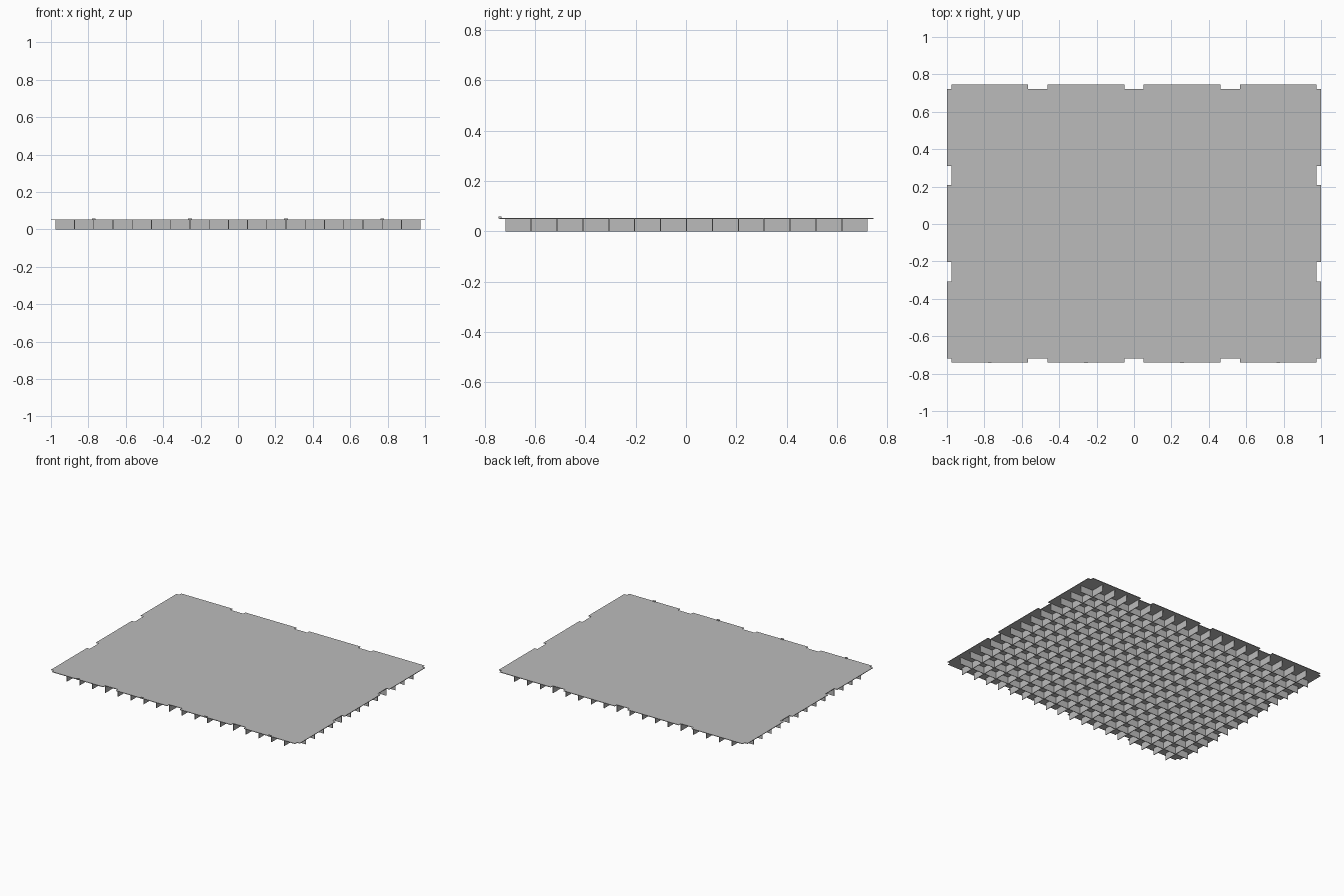
import bpy, bmesh
from mathutils import Vector

if "Cube" in bpy.data.objects:
    bpy.data.objects.remove(bpy.data.objects["Cube"], do_unlink=True)

CELL = 1.954 / 19          # spacing of the ribs
NX, NY = 19, 14            # cells across and deep
LIP = 0.023                # plate overhang past the ribs
SHIFT = 0.002              # tabs stick out in front, so the plate sits back a little
Z_RIB, Z_TOP = 0.05, 0.0535
RIB = 0.004
HX, HY = NX * CELL / 2, NY * CELL / 2

grey = bpy.data.materials.new("plain grey")
grey.use_nodes = True
colour = (0.5, 0.5, 0.5, 1)
grey.diffuse_color = colour
grey.node_tree.nodes["Principled BSDF"].inputs["Base Color"].default_value = colour


def finish(bm, name):
    mesh = bpy.data.meshes.new(name)
    bmesh.ops.recalc_face_normals(bm, faces=bm.faces)
    bm.to_mesh(mesh)
    bm.free()
    mesh.materials.append(grey)
    obj = bpy.data.objects.new(name, mesh)
    obj.location.y = SHIFT
    bpy.context.collection.objects.link(obj)
    return obj


def add_box(bm, x0, x1, y0, y1, z0, z1):
    size = Vector((x1 - x0, y1 - y0, z1 - z0))
    centre = Vector((x0 + x1, y0 + y1, z0 + z1)) / 2
    for v in bmesh.ops.create_cube(bm, size=1)["verts"]:
        v.co = v.co * size + centre


# Outline of one plate edge: runs along the side, stepping in at each notch
def edge_outline(half, other, notches):
    points = [(-half, -other - LIP)]
    for c in notches:
        a, b = c - CELL / 2, c + CELL / 2
        points += [(a, -other - LIP), (a, -other), (b, -other), (b, -other - LIP)]
    return points + [(half, -other - LIP), (half, -other)]


# Plate with notched edges and stepped corners
front = edge_outline(HX, HY, [-5 * CELL, 0, 5 * CELL])
side = [(-y, x) for x, y in edge_outline(HY, HX, [-2.5 * CELL, 2.5 * CELL])]
outline = front + side
outline += [(-x, -y) for x, y in outline]
bm = bmesh.new()
face = bm.faces.new([bm.verts.new((x, y, Z_RIB - 0.0005)) for x, y in outline])
top = bmesh.ops.extrude_face_region(bm, geom=[face])["geom"]
for v in (g for g in top if isinstance(g, bmesh.types.BMVert)):
    v.co.z = Z_TOP
finish(bm, "floor_plate")

# Crossing ribs under the plate, with open ends
bm = bmesh.new()
for i in range(1, NX):
    x = -HX + i * CELL
    add_box(bm, x - RIB / 2, x + RIB / 2, -HY, HY, 0, Z_RIB)
finish(bm, "lengthwise_ribs")
bm = bmesh.new()
for j in range(1, NY):
    y = -HY + j * CELL
    add_box(bm, -HX, HX, y - RIB / 2, y + RIB / 2, 0, Z_RIB)
finish(bm, "crosswise_ribs")

# Small raised tabs on the front edge
bm = bmesh.new()
edge = -HY - LIP
for k in (-7.5, -2.5, 2.5, 7.5):
    add_box(bm, k * CELL - 0.01, k * CELL + 0.01, edge - 0.003, edge + 0.008, Z_RIB, 0.0585)
finish(bm, "front_tabs")
